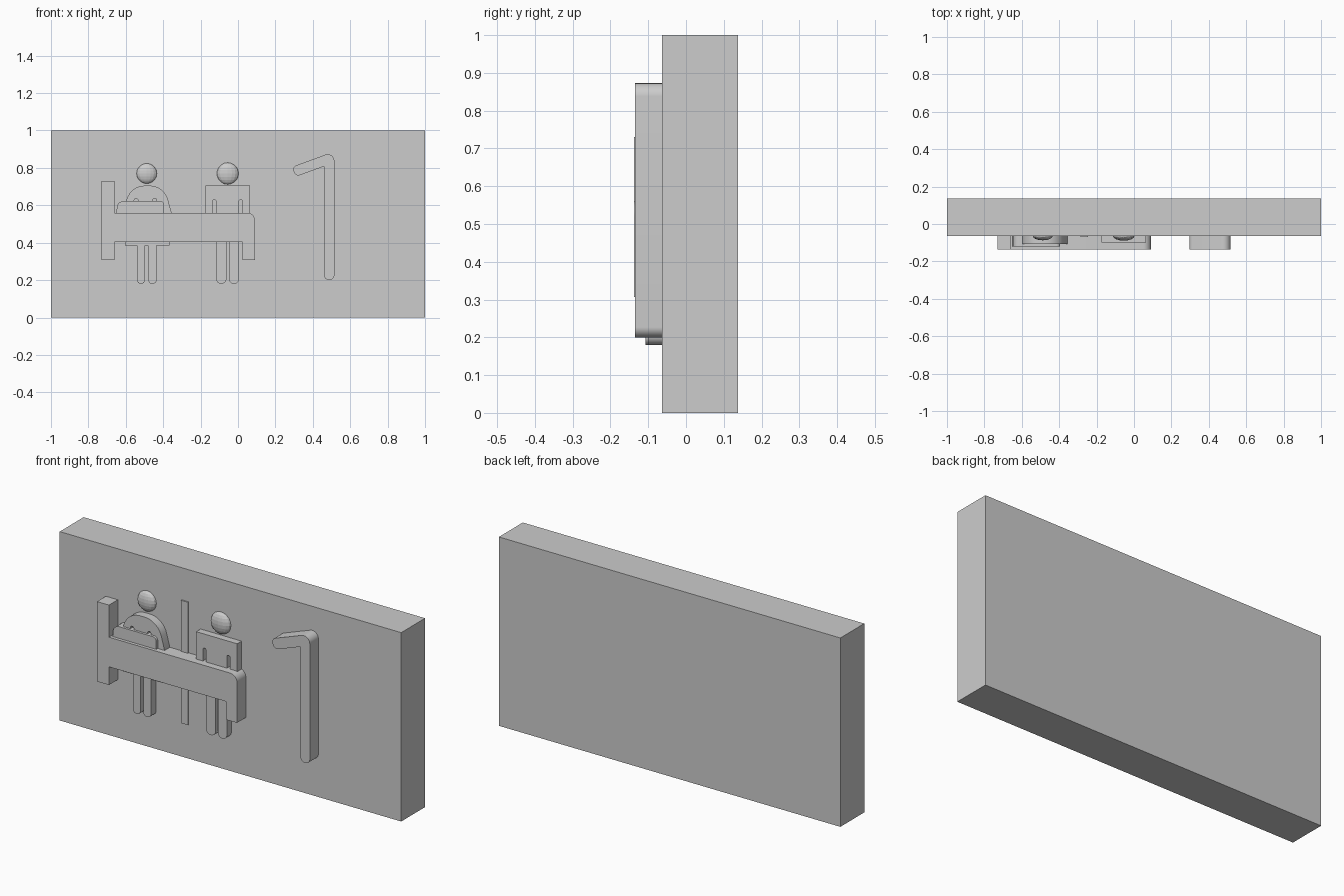
import bpy
import bmesh
from mathutils import Vector

cube = bpy.data.objects.get("Cube")
if cube:
    bpy.data.objects.remove(cube, do_unlink=True)

GREY = (0.605, 0.605, 0.605, 1)
grey = bpy.data.materials.new("mid_grey")
grey.use_nodes = True
grey.diffuse_color = GREY
grey.node_tree.nodes["Principled BSDF"].inputs["Base Color"].default_value = GREY

WALL_FRONT, WALL_BACK = -0.063, 0.137
SUNK = WALL_FRONT + 0.005


def add_object(name, bm):
    bmesh.ops.recalc_face_normals(bm, faces=bm.faces)
    mesh = bpy.data.meshes.new(name)
    bm.to_mesh(mesh)
    bm.free()
    mesh.materials.append(grey)
    obj = bpy.data.objects.new(name, mesh)
    bpy.context.collection.objects.link(obj)
    return obj


def fillet(points, steps=8):
    """Turn (x, z, radius) corners into a rounded outline."""
    out = []
    for i, (x, z, r) in enumerate(points):
        p = Vector((x, z))
        if r == 0:
            out.append(p)
            continue
        u = (Vector(points[i - 1][:2]) - p).normalized()
        v = (Vector(points[(i + 1) % len(points)][:2]) - p).normalized()
        bis = (u + v).normalized()
        cos_half = bis.dot(u)
        sin_half = (1 - cos_half ** 2) ** 0.5
        centre = p + bis * (r / sin_half)
        tangent = r * cos_half / sin_half
        a, b = p + u * tangent - centre, p + v * tangent - centre
        out += [centre + a.lerp(b, k / steps).normalized() * r for k in range(steps + 1)]
    return out


def relief(name, points, front, back=SUNK):
    """Extrude an outline in x, z from the wall towards the front."""
    bm = bmesh.new()
    face = bm.faces.new([bm.verts.new((q.x, front, q.y)) for q in fillet(points)])
    result = bmesh.ops.extrude_face_region(bm, geom=[face], use_keep_orig=True)
    moved = [g for g in result["geom"] if isinstance(g, bmesh.types.BMVert)]
    bmesh.ops.translate(bm, verts=moved, vec=(0, back - front, 0))
    obj = add_object(name, bm)
    bpy.ops.object.select_all(action="DESELECT")
    obj.select_set(True)
    bpy.context.view_layer.objects.active = obj
    bpy.ops.object.shade_smooth_by_angle(angle=0.6)


def box(name, x0, x1, z0, z1, front, back=SUNK):
    relief(name, [(x0, z0, 0), (x1, z0, 0), (x1, z1, 0), (x0, z1, 0)], front, back)


def leg(name, x0, x1, top, front):
    r = (x1 - x0) * 0.49
    relief(name, [(x0, 0.18, r), (x1, 0.18, r), (x1, top, 0), (x0, top, 0)], front)


def head(name, x, z, radius):
    bm = bmesh.new()
    bmesh.ops.create_uvsphere(bm, u_segments=16, v_segments=10, radius=radius)
    bmesh.ops.scale(bm, verts=bm.verts, vec=(1, 0.45, 1))
    bmesh.ops.translate(bm, verts=bm.verts, vec=(x, WALL_FRONT, z))
    add_object(name, bm)


def slot(x0, x1, top, bottom):
    """Gap between arm and body, open at the bottom."""
    r = (x1 - x0) * 0.49
    return [(x0, bottom, 0), (x0, top, r), (x1, top, r), (x1, bottom, 0)]


# Wall slab
box("wall_slab", -1, 1, 0, 1, WALL_FRONT, WALL_BACK)

# Bed with headboard and foot
relief("bed", [
    (-0.73, 0.307, 0), (-0.66, 0.307, 0), (-0.66, 0.403, 0), (0.025, 0.403, 0),
    (0.025, 0.307, 0), (0.09, 0.307, 0), (0.09, 0.56, 0.04), (-0.66, 0.56, 0),
    (-0.66, 0.73, 0), (-0.73, 0.73, 0)], -0.137)
relief("pillow", [
    (-0.65, 0.56, 0), (-0.395, 0.56, 0), (-0.395, 0.622, 0.02), (-0.645, 0.622, 0.035)], -0.12)

# Dividing pole
box("divider_pole", -0.285, -0.245, 0.18, 0.83, -0.07)

# Figure in a dress, behind the pillow
DRESS = -0.107
relief("dress_top",
       [(-0.605, 0.47, 0)] + slot(-0.555, -0.535, 0.637, 0.47)
       + slot(-0.455, -0.435, 0.637, 0.47)
       + [(-0.355, 0.47, 0), (-0.355, 0.56, 0), (-0.395, 0.705, 0.1),
          (-0.585, 0.705, 0.1), (-0.605, 0.57, 0)], DRESS)
box("dress_hem", -0.605, -0.365, 0.385, 0.47, DRESS)
leg("dress_figure_right_leg", -0.54, -0.497, 0.385, DRESS)
leg("dress_figure_left_leg", -0.48, -0.435, 0.385, DRESS)
head("dress_figure_head", -0.488, 0.77, 0.054)

# Square-shouldered figure
SQUARE = -0.1
relief("square_torso",
       [(-0.175, 0.48, 0)] + slot(-0.136, -0.117, 0.63, 0.48)
       + slot(0.005, 0.024, 0.63, 0.48)
       + [(0.065, 0.48, 0), (0.065, 0.705, 0), (-0.175, 0.705, 0)], SQUARE)
leg("square_figure_right_leg", -0.117, -0.062, 0.48, SQUARE)
leg("square_figure_left_leg", -0.048, 0.005, 0.48, SQUARE)
head("square_figure_head", -0.055, 0.77, 0.058)

# Tall bar with a slanted arm
relief("hooked_bar", [
    (0.46, 0.2, 0.027), (0.515, 0.2, 0.027), (0.515, 0.888, 0.035),
    (0.288, 0.805, 0.024), (0.309, 0.753, 0.024), (0.46, 0.808, 0)], -0.135)
